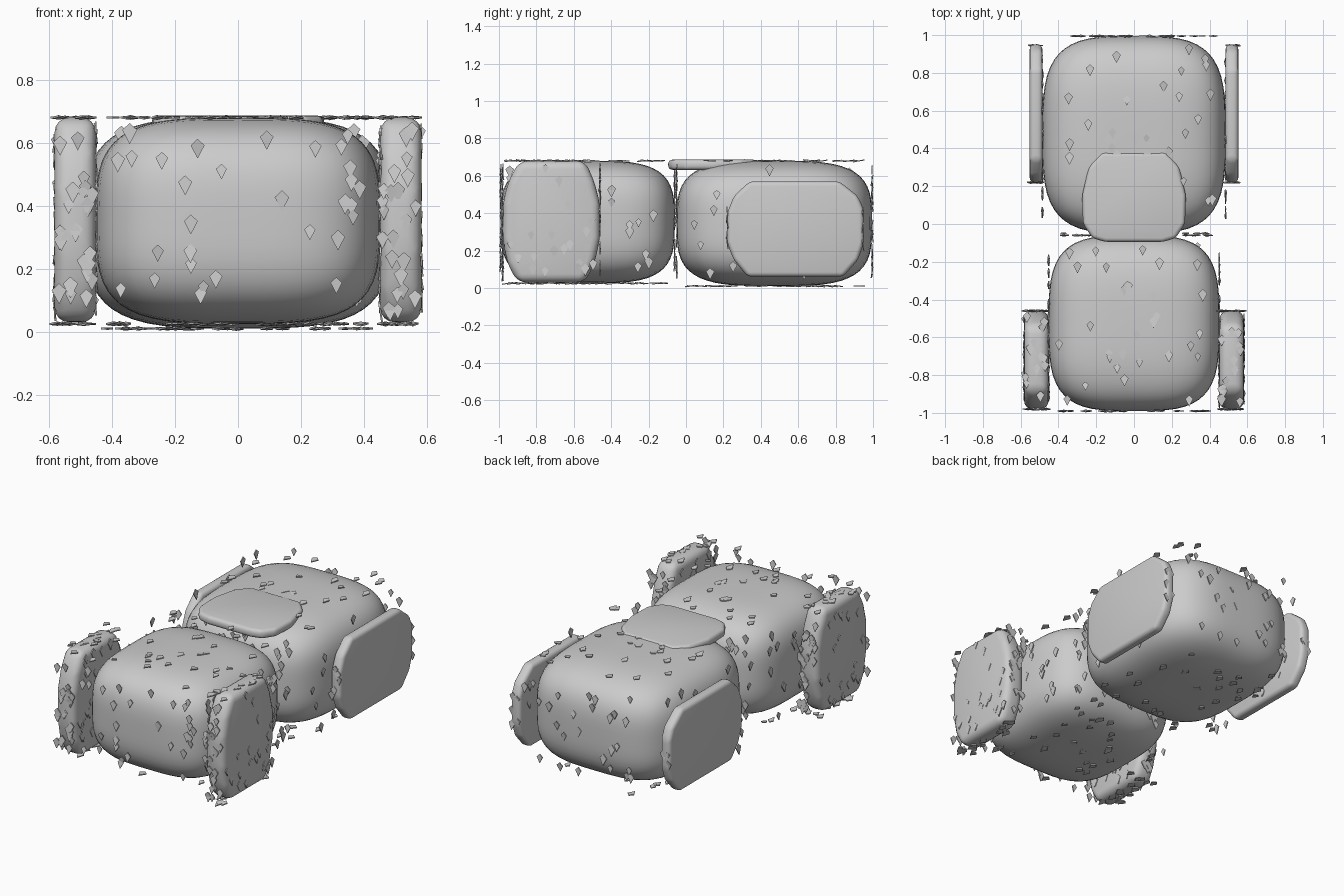
import bpy, bmesh, random
from mathutils import Vector

if "Cube" in bpy.data.objects:
    bpy.data.objects.remove(bpy.data.objects["Cube"])

random.seed(4)


def add_object(name, bm, angle=0.7):
    bmesh.ops.recalc_face_normals(bm, faces=bm.faces)
    mesh = bpy.data.meshes.new(name)
    bm.to_mesh(mesh)
    bm.free()
    ob = bpy.data.objects.new(name, mesh)
    bpy.context.collection.objects.link(ob)
    bpy.context.view_layer.objects.active = ob
    for o in bpy.context.selected_objects:
        o.select_set(False)
    ob.select_set(True)
    if angle:
        bpy.ops.object.shade_smooth_by_angle(angle=angle)
    return ob


def soft_block(name, lo, hi, n=3.5):
    """Pillow-like rounded box filling the given bounds."""
    lo, hi = Vector(lo), Vector(hi)
    mid, half = (lo + hi) / 2, (hi - lo) / 2
    bm = bmesh.new()
    bmesh.ops.create_cube(bm, size=2)
    bmesh.ops.subdivide_edges(bm, edges=bm.edges[:], cuts=15, use_grid_fill=True)
    for v in bm.verts:
        r = sum(abs(c) ** n for c in v.co) ** (1 / n)
        v.co = mid + half * (v.co / r)
    return add_object(name, bm)


def plate(name, outline, low, high, axis, bevel):
    """Outline extruded along x or z, with rounded rims."""
    bm = bmesh.new()
    place = (lambda a, b, c: (c, a, b)) if axis == "x" else (lambda a, b, c: (a, b, c))
    bottom = [bm.verts.new(place(a, b, low)) for a, b in outline]
    top = [bm.verts.new(place(a, b, high)) for a, b in outline]
    bm.faces.new(bottom)
    bm.faces.new(top)
    for i in range(len(outline)):
        j = (i + 1) % len(outline)
        bm.faces.new((bottom[i], bottom[j], top[j], top[i]))
    bmesh.ops.bevel(bm, geom=bm.edges[:], offset=bevel, segments=4,
                    profile=0.5, affect="EDGES", clamp_overlap=True)
    return add_object(name, bm)


def flakes(name, lo, hi, counts, inset=0.88):
    """Small kites lying on the sides of a box; counts = per x, y, z side."""
    lo, hi = Vector(lo), Vector(hi)
    mid, half = (lo + hi) / 2, (hi - lo) / 2
    bm = bmesh.new()
    for axis in range(3):
        long_axis = 1 if axis == 2 else 2
        wide_axis = 3 - axis - long_axis
        for side in (-1, 1):
            for _ in range(counts[axis]):
                c = Vector([mid[i] + half[i] * random.uniform(-inset, inset) for i in range(3)])
                c[axis] = mid[axis] + side * half[axis]
                s = random.uniform(0.8, 1.15)
                tilt = random.uniform(-0.006, 0.006)
                rings = []
                for t in (-0.003, 0.003):
                    ring = []
                    for w, l in ((0, -0.034), (0.021, 0.006), (0, 0.026), (-0.021, 0.006)):
                        p = c.copy()
                        p[wide_axis] += w * s
                        p[long_axis] += l * s
                        p[axis] += t + tilt * l / 0.034
                        ring.append(bm.verts.new(p))
                    rings.append(ring)
                a, b = rings
                bm.faces.new(a[::-1])
                bm.faces.new(b)
                for i in range(4):
                    j = (i + 1) % 4
                    bm.faces.new((a[i], a[j], b[j], b[i]))
    return add_object(name, bm, 0)


# Two soft body halves
front_box = ((-0.452, -0.99, 0.025), (0.452, -0.06, 0.68))
rear_box = ((-0.485, -0.05, 0.01), (0.485, 0.995, 0.68))
soft_block("front_body", *front_box)
soft_block("rear_body", *rear_box)
flakes("front_body_flakes", *front_box, (22, 30, 30))
flakes("rear_body_flakes", *rear_box, (22, 26, 30))

# Flat flap bridging the halves
plate("top_flap", [(-0.17, 0.38), (0.17, 0.38), (0.24, 0.30), (0.275, 0.15), (0.27, 0.0),
                   (0.22, -0.075), (0.15, -0.095), (-0.15, -0.095), (-0.22, -0.075),
                   (-0.27, 0.0), (-0.275, 0.15), (-0.24, 0.30)], 0.632, 0.686, "z", 0.022)

# Paired front feet and rear side plates
foot = [(-0.90, 0.03), (-0.54, 0.03), (-0.49, 0.13), (-0.46, 0.26), (-0.46, 0.45),
        (-0.49, 0.57), (-0.54, 0.68), (-0.89, 0.68), (-0.95, 0.57), (-0.98, 0.45),
        (-0.98, 0.26), (-0.955, 0.13)]
panel = [(0.33, 0.06), (0.84, 0.06), (0.92, 0.15), (0.95, 0.24), (0.95, 0.42), (0.92, 0.49),
         (0.82, 0.57), (0.34, 0.57), (0.255, 0.49), (0.22, 0.40), (0.22, 0.24), (0.255, 0.15)]
for s, side in ((-1, "left"), (1, "right")):
    x = sorted((s * 0.452, s * 0.582))
    plate(side + "_front_foot", foot, *x, "x", 0.045)
    flakes(side + "_foot_flakes", (x[0], -0.98, 0.025), (x[1], -0.46, 0.68), (20, 25, 14), 0.9)
    x = sorted((s * 0.485, s * 0.552))
    plate(side + "_rear_panel", panel, *x, "x", 0.025)
    flakes(side + "_panel_flakes", (x[0], 0.22, 0.22), (x[1], 0.945, 0.44), (0, 5, 0))
